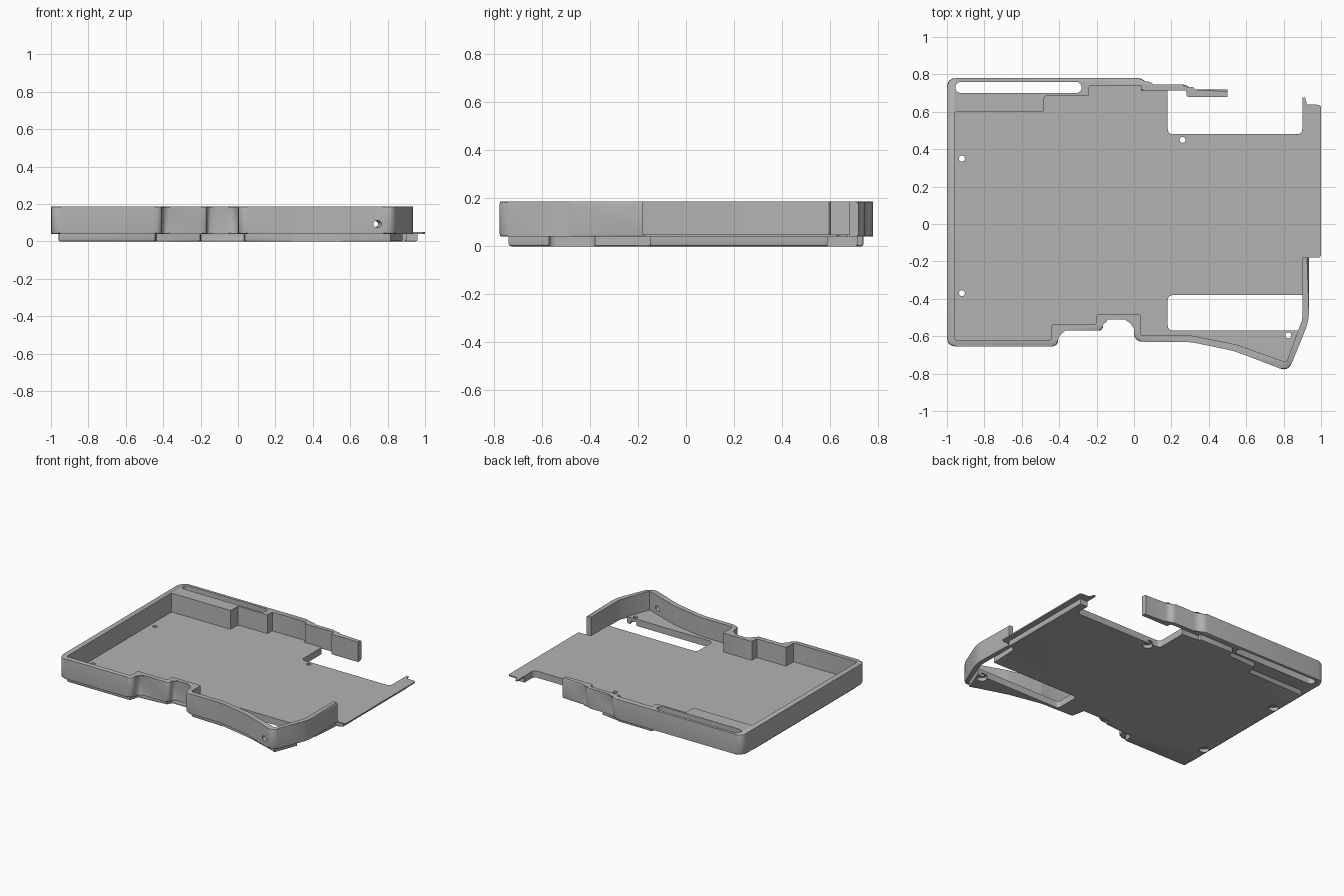
import bpy, bmesh
from math import sin, cos, pi
from mathutils import Vector, Matrix

cube = bpy.data.objects.get("Cube")
if cube:
    bpy.data.objects.remove(cube)

grey = bpy.data.materials.new("case_grey")
grey.use_nodes = True
colour = (0.45, 0.45, 0.45, 1)
grey.diffuse_color = colour
grey.node_tree.nodes["Principled BSDF"].inputs["Base Color"].default_value = colour


def rounded(points, radius, closed=True, steps=4):
    """Replace each corner by a short curve."""
    pts = [Vector(p) for p in points]
    out = []
    for i, p in enumerate(pts):
        if not closed and i in (0, len(pts) - 1):
            out.append(p)
            continue
        a, b = pts[i - 1] - p, pts[(i + 1) % len(pts)] - p
        r = min(radius, a.length * 0.45, b.length * 0.45)
        p0, p1 = p + a.normalized() * r, p + b.normalized() * r
        for k in range(steps + 1):
            t = k / steps
            out.append(p0 * (1 - t) ** 2 + p * 2 * t * (1 - t) + p1 * t * t)
    return out


def finish(name, bm):
    bmesh.ops.recalc_face_normals(bm, faces=bm.faces)
    mesh = bpy.data.meshes.new(name)
    bm.to_mesh(mesh)
    bm.free()
    mesh.materials.append(grey)
    obj = bpy.data.objects.new(name, mesh)
    bpy.context.collection.objects.link(obj)
    return obj


def prism(name, pts, low, high, bevel=0, chosen=None, ends=()):
    """Extrude an outline and chamfer the chosen rim edges."""
    bm = bmesh.new()
    rims = [[bm.verts.new((p.x, p.y, z)) for p in pts] for z in (low, high)]
    for rim in rims:
        bm.faces.new(rim)
    n = len(pts)
    for i in range(n):
        j = (i + 1) % n
        bm.faces.new((rims[0][i], rims[0][j], rims[1][j], rims[1][i]))
    if bevel:
        edges = [bm.edges.get((rims[e][i], rims[e][(i + 1) % n]))
                 for e in ends for i in range(n)
                 if chosen(i, (pts[i] + pts[(i + 1) % n]) / 2)]
        bmesh.ops.bevel(bm, geom=edges, offset=bevel, segments=2,
                        profile=0.5, affect='EDGES', clamp_overlap=True)
    return finish(name, bm)


def cylinder(x, y, z, radius, depth, tilt=None):
    bm = bmesh.new()
    turn = tilt if tilt else Matrix()
    bmesh.ops.create_cone(bm, cap_ends=True, segments=24, radius1=radius, radius2=radius,
                          depth=depth, matrix=Matrix.Translation((x, y, z)) @ turn)
    return finish("cutter", bm)


def cut(obj, cutters):
    for c in cutters:
        c.hide_render = True
        mod = obj.modifiers.new("cut", 'BOOLEAN')
        mod.operation, mod.solver, mod.object = 'DIFFERENCE', 'EXACT', c
    bpy.context.view_layer.update()
    deps = bpy.context.evaluated_depsgraph_get()
    mesh = bpy.data.meshes.new_from_object(obj.evaluated_get(deps))
    obj.modifiers.clear()
    obj.data = mesh
    for c in cutters:
        bpy.data.objects.remove(c)


# Wall outlines, running from the front opening round to the back opening
inner = [(.9, -.18), (.9, -.51), (.815, -.74), (.55, -.645), (.3, -.595), (.035, -.595),
         (.035, -.48), (-.2, -.48), (-.2, -.535), (-.44, -.535), (-.44, -.62), (-.96, -.62),
         (-.96, .6), (-.48, .6), (-.48, .685), (-.24, .685), (-.24, .74), (.04, .74),
         (.04, .715), (.28, .715), (.28, .68), (.5, .68)]
outer = [(.935, -.18), (.935, -.52), (.825, -.79), (.54, -.68), (.3, -.63), (0, -.63),
         (0, -.51), (-.165, -.51), (-.165, -.57), (-.405, -.57), (-.405, -.655), (-1, -.655),
         (-1, .78), (.04, .78), (.08, .745), (.28, .745), (.31, .718), (.5, .718)]

# Side wall with soft outer rims
outside = rounded(outer, .05, closed=False)
inside = rounded(inner, .012, closed=False, steps=2)
wall = prism("side_wall", outside + inside[::-1], .04, .187, .01,
             lambda i, mid: i < len(outside) - 1, (0, 1))

# Long slot in the back wall and a small round hole in the slanted front wall
slot_pts = [Vector((x + s * .03 * sin(a * pi / 8), .73 + s * .03 * cos(a * pi / 8)))
            for x, s in ((-.31, 1), (-.925, -1)) for a in range(9)]
slot = prism("cutter", slot_pts, -.1, .3)
slant = Vector((.38, -1, 0)).to_track_quat('Z', 'Y').to_matrix().to_4x4()
cut(wall, [slot, cylinder(.74, -.745, .093, .018, .15, slant)])

# Raised base under the floor, with side bays left open
hull = rounded(inner[2:19], .012, closed=False, steps=2)
bay = rounded([(.9, -.38), (.18, -.38), (.18, -.57), (.88, -.57)], .03, closed=False)
notch = rounded([(.18, .675), (.18, .48), (.9, .48), (.9, .59)], .03, closed=False)
base_side = [Vector(p) for p in ((.96, .59), (.96, -.15), (.9, -.15))]
base = prism("base_slab", hull + [Vector((.18, .715))] + notch + base_side + bay, 0, .041, .01,
             lambda i, m: not (m.x > .17 and (m.y > .47 or -.58 < m.y < -.37)), (0,))

# Thin floor plate reaching past the base at the open side
tab = [Vector(p) for p in ((.9, .675), (.915, .675), (.925, .64), (.99, .637),
                           (1, .627), (1, -.17), (.99, -.18), (.9, -.18))]
floor = prism("floor_plate", hull + [Vector((.18, .715))] + notch[:-1] + tab + bay, .04, .049)

# Screw holes through the floor, with wider wells underneath
screws = ((-.92, .35), (-.92, -.37), (.26, .45), (.825, -.595))
cut(floor, [cylinder(x, y, .04, .016, .2) for x, y in screws])
cut(base, [cylinder(x, y, .04, .016, .2) for x, y in screws]
    + [cylinder(x, y, 0, .034, .05) for x, y in screws])

# Smooth the rounded corners and keep the hard edges
bpy.ops.object.select_all(action='DESELECT')
for part in (wall, base, floor):
    part.select_set(True)
bpy.context.view_layer.objects.active = wall
bpy.ops.object.shade_smooth_by_angle(angle=pi / 6)
